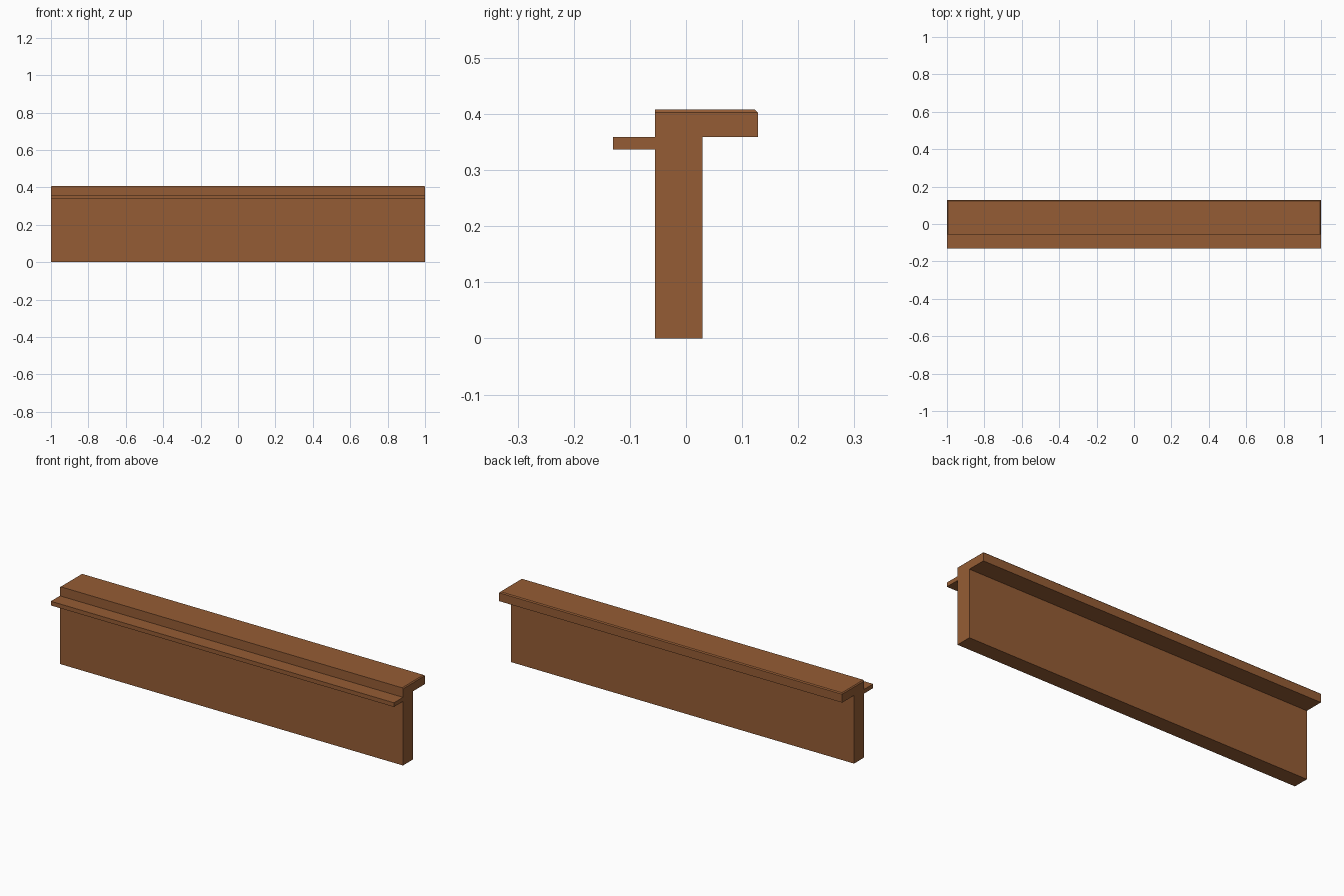
import bpy
import bmesh

if "Cube" in bpy.data.objects:
    bpy.data.objects.remove(bpy.data.objects["Cube"])

wood = bpy.data.materials.new("brown wood")
wood.diffuse_color = (0.30, 0.108, 0.035, 1.0)
wood.use_nodes = True
wood.node_tree.nodes["Principled BSDF"].inputs["Base Color"].default_value = wood.diffuse_color

HALF = 1.0   # half length along x
TOP = 0.408


def extrude_profile(name, profile, bevel_rule=None, bevel=0.005):
    """Extrude a (y, z) profile along x, optionally chamfering chosen edges."""
    bm = bmesh.new()
    face = bm.faces.new([bm.verts.new((-HALF, y, z)) for y, z in profile])
    ext = bmesh.ops.extrude_face_region(bm, geom=[face])
    moved = [v for v in ext["geom"] if isinstance(v, bmesh.types.BMVert)]
    bmesh.ops.translate(bm, verts=moved, vec=(2 * HALF, 0, 0))
    bmesh.ops.recalc_face_normals(bm, faces=bm.faces[:])
    if bevel_rule:
        edges = [e for e in bm.edges if bevel_rule(e)]
        bmesh.ops.bevel(bm, geom=edges, offset=bevel, segments=1,
                        profile=0.5, affect='EDGES')
        bmesh.ops.recalc_face_normals(bm, faces=bm.faces[:])
    mesh = bpy.data.meshes.new(name)
    bm.to_mesh(mesh)
    bm.free()
    mesh.materials.append(wood)
    obj = bpy.data.objects.new(name, mesh)
    bpy.context.collection.objects.link(obj)
    return obj


def top_rim(edge):
    """Top edges at the back and both ends; the front top edge stays sharp."""
    on_top = all(v.co.z > TOP - 1e-4 for v in edge.verts)
    return on_top and any(v.co.y > 0 for v in edge.verts)


# Upright panel with the counter overhanging at the back
extrude_profile("counter_panel", [
    (-0.055, 0.0), (0.029, 0.0), (0.029, 0.359),
    (0.128, 0.359), (0.128, TOP), (-0.055, TOP)], top_rim)

# Thin ledge along the front
extrude_profile("front_ledge", [
    (-0.13, 0.337), (-0.055, 0.337), (-0.055, 0.359), (-0.13, 0.359)])
